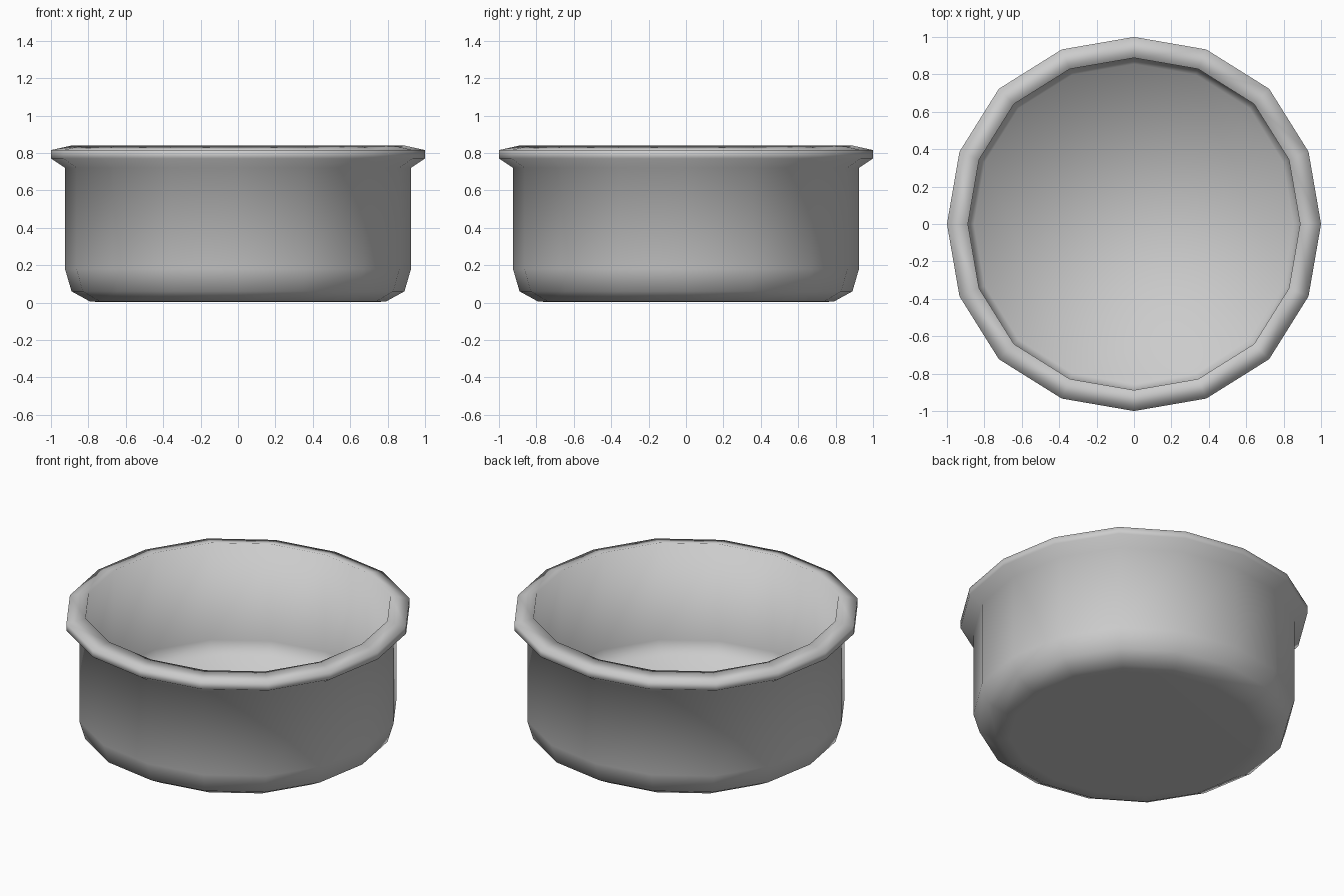
import bpy, bmesh
from math import sin, cos, pi

if "Cube" in bpy.data.objects:
    bpy.data.objects.remove(bpy.data.objects["Cube"])

SIDES = 16
# slight outward bulge on the diagonals, repeating every quarter turn
BULGE = [1.0, 1.01, 1.022, 1.01]

# cross-section (radius, height): underside, outer wall, rim, inner wall, floor
PROFILE = [
    (0.72, 0.003), (0.79, 0.005), (0.89, 0.06), (0.925, 0.18), (0.925, 0.72),
    (1.00, 0.77), (1.00, 0.815), (0.888, 0.84),
    (0.893, 0.21), (0.855, 0.12),
]


def lathe(name, profile):
    bm = bmesh.new()
    rings = []
    for r, z in profile:
        ring = []
        for i in range(SIDES):
            a = 2 * pi * i / SIDES
            k = r * BULGE[i % 4]
            ring.append(bm.verts.new((k * cos(a), k * sin(a), z)))
        rings.append(ring)
    for low, high in zip(rings, rings[1:]):
        for i in range(SIDES):
            j = (i + 1) % SIDES
            bm.faces.new((low[i], low[j], high[j], high[i]))
    # close underside and floor
    bm.faces.new(rings[0][::-1])
    bm.faces.new(rings[-1])
    bmesh.ops.recalc_face_normals(bm, faces=bm.faces)
    for f in bm.faces:
        f.smooth = True
    mesh = bpy.data.meshes.new(name)
    bm.to_mesh(mesh)
    bm.free()
    obj = bpy.data.objects.new(name, mesh)
    bpy.context.collection.objects.link(obj)
    return obj


# round open dish with a flared rim
lathe("dish", PROFILE)
